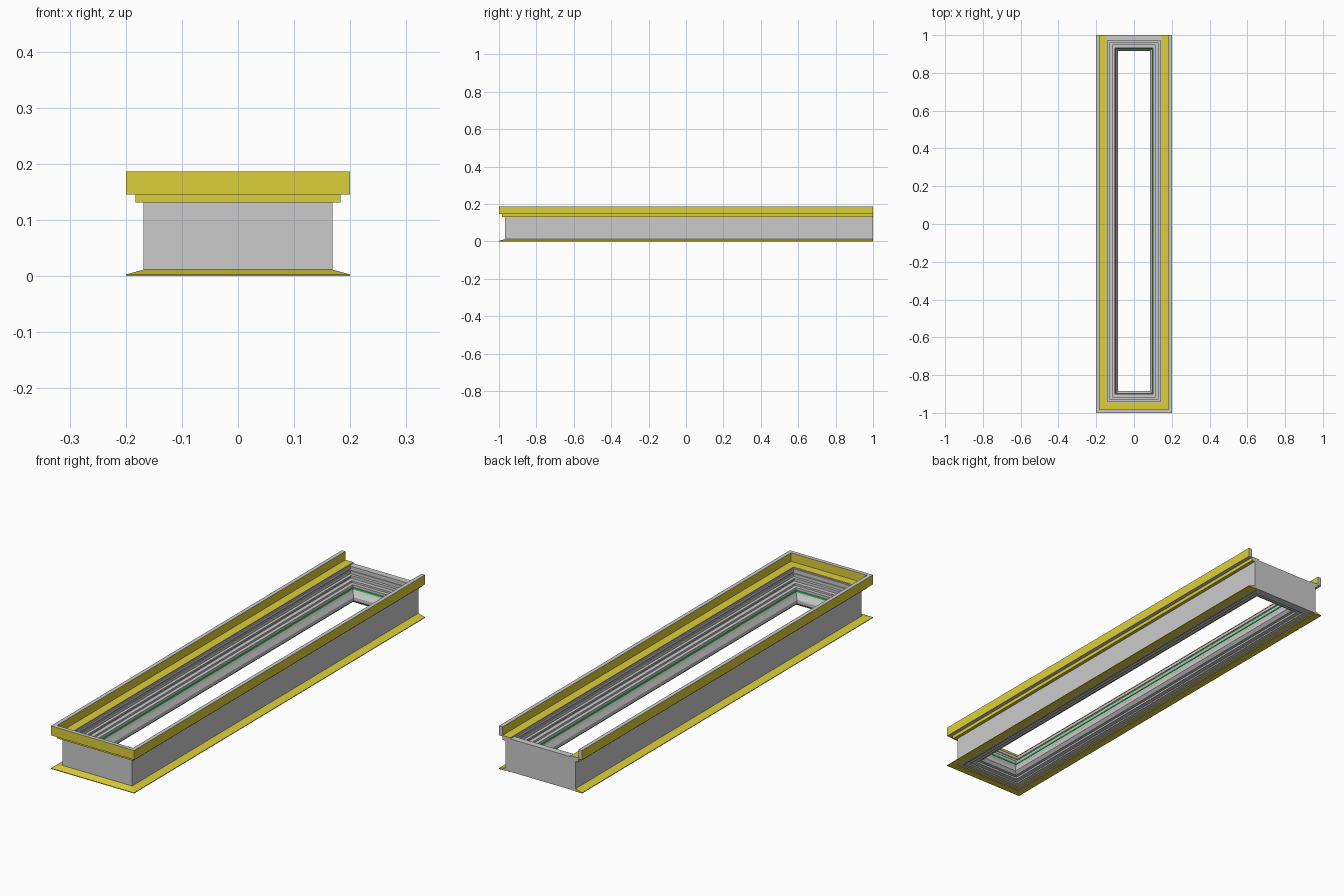
import bpy, bmesh

if "Cube" in bpy.data.objects:
    bpy.data.objects.remove(bpy.data.objects["Cube"])

BACK = 1.0  # rear end plane of the open-ended rails


def material(name, rgb):
    m = bpy.data.materials.new(name)
    m.diffuse_color = (*rgb, 1)
    m.use_nodes = True
    m.node_tree.nodes["Principled BSDF"].inputs["Base Color"].default_value = m.diffuse_color
    return m


steel = material("steel", (0.56, 0.56, 0.56))
yellow = material("yellow_coating", (0.72, 0.63, 0.04))
green = material("green_seal", (0.05, 0.7, 0.12))


def sweep(name, profile, mats, closed=True):
    """Sweep a closed (offset, z) profile along the mitred rectangle.
    Each profile point is (d, z, material index of the segment that follows).
    Open sweeps make a U shape that ends flush at the rear."""
    bm = bmesh.new()
    n = len(profile)
    rows = []
    for sx, end in ((-1, 1), (-1, 0), (1, 0), (1, 1)):
        row = []
        for d, z, _ in profile:
            rear = d + 0.832 if closed else BACK
            row.append(bm.verts.new((sx * d, rear if end else -(d + 0.8), z)))
        rows.append(row)
    for i in range(4 if closed else 3):
        a, b = rows[i], rows[(i + 1) % 4]
        for j in range(n):
            k = (j + 1) % n
            f = bm.faces.new((a[j], a[k], b[k], b[j]))
            f.material_index = profile[j][2]
    if not closed:
        bm.faces.new(rows[0])
        bm.faces.new(rows[3][::-1])
    bmesh.ops.recalc_face_normals(bm, faces=bm.faces)
    me = bpy.data.meshes.new(name)
    bm.to_mesh(me)
    bm.free()
    for m in mats:
        me.materials.append(m)
    ob = bpy.data.objects.new(name, me)
    bpy.context.collection.objects.link(ob)
    return ob


def plain(points, index=0):
    return [(d, z, index) for d, z in points]


# Main grey frame: flat outside, stepped and grooved inside
sweep("main_frame", plain([
    (0.168, 0.002), (0.168, 0.145), (0.140, 0.145),
    (0.140, 0.132), (0.144, 0.132), (0.144, 0.125), (0.140, 0.125),
    (0.140, 0.112), (0.128, 0.112), (0.128, 0.105), (0.132, 0.105),
    (0.132, 0.098), (0.115, 0.098), (0.115, 0.090), (0.100, 0.090),
    (0.100, 0.070), (0.096, 0.062), (0.085, 0.045), (0.085, 0.030),
    (0.097, 0.018), (0.110, 0.018), (0.110, 0.010), (0.130, 0.010),
    (0.130, 0.004), (0.150, 0.004), (0.150, 0.002)]), [steel])

# Green seal around the inner ledge
sweep("inner_seal", plain([
    (0.101, 0.072), (0.101, 0.079), (0.097, 0.079), (0.097, 0.072)]), [green])

# Upper rail: raised lip, ledge and step, on three sides
sweep("upper_rail", [
    (0.200, 0.187, 1), (0.200, 0.146, 0), (0.183, 0.146, 1), (0.183, 0.131, 1),
    (0.145, 0.131, 0), (0.145, 0.150, 1), (0.183, 0.150, 1), (0.183, 0.187, 0)],
    [steel, yellow], closed=False)

# Sloped base flange on three sides
sweep("base_flange", plain([
    (0.200, 0.0), (0.200, 0.003), (0.167, 0.012), (0.167, 0.0)]),
    [yellow], closed=False)

# Thin coated trim on the underside
sweep("underside_trim", plain([
    (0.153, 0.0), (0.153, 0.003), (0.149, 0.005), (0.149, 0.0)]),
    [yellow], closed=False)
